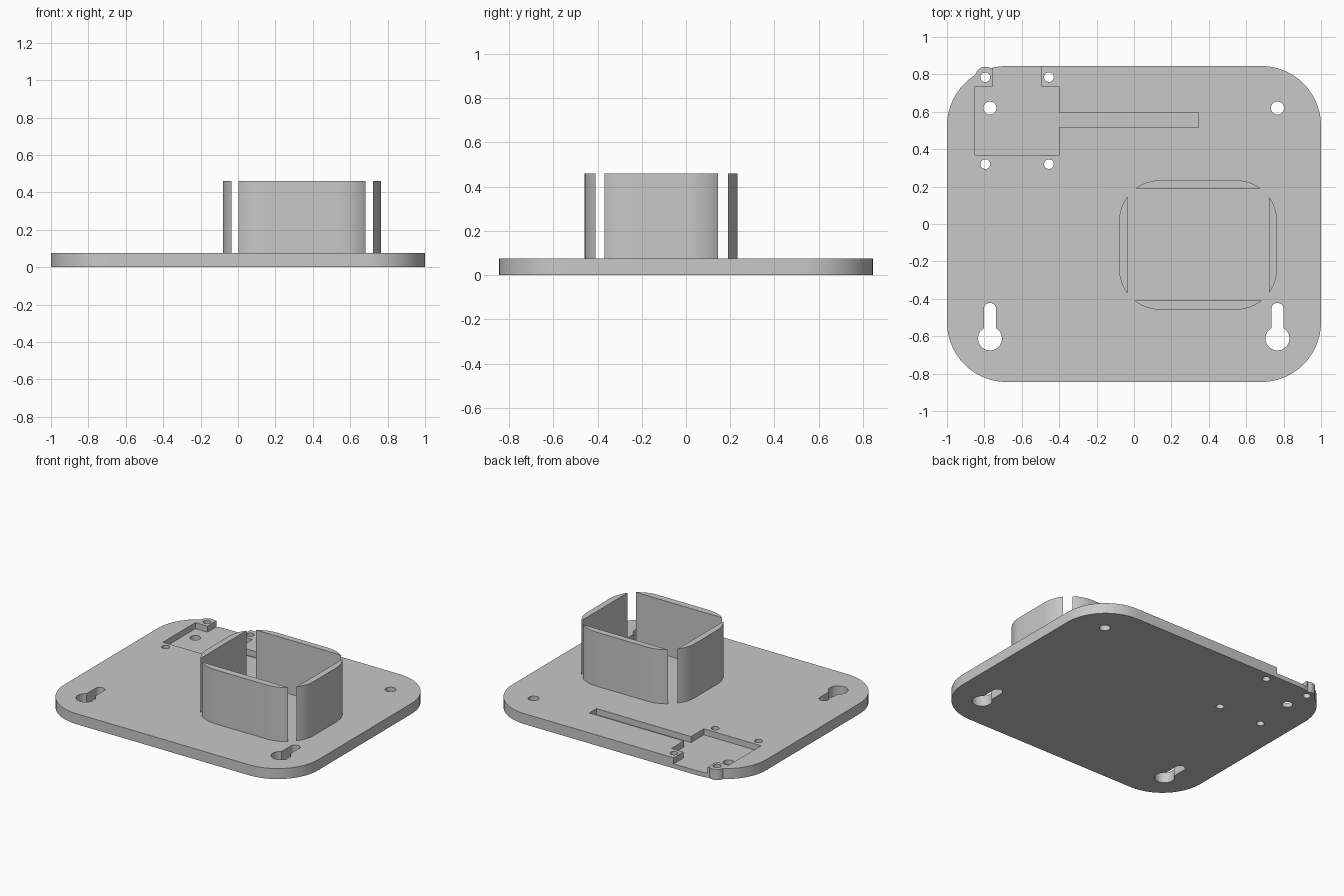
import bpy
import bmesh
from math import sin, cos, pi, asin

cube = bpy.data.objects.get("Cube")
if cube:
    bpy.data.objects.remove(cube, do_unlink=True)

THICK = 0.075
TOP = 0.46

grey = bpy.data.materials.new("plain grey")
grey.use_nodes = True
colour = (0.58, 0.58, 0.58, 1)
grey.diffuse_color = colour
grey.node_tree.nodes["Principled BSDF"].inputs["Base Color"].default_value = colour


def arc(cx, cy, r, start, end, steps):
    return [(cx + r * cos(start + (end - start) * i / steps),
             cy + r * sin(start + (end - start) * i / steps)) for i in range(steps + 1)]


def circle(cx, cy, r):
    return arc(cx, cy, r, 0, 2 * pi, 32)[:-1]


def rounded_rect(x0, x1, y0, y1, r):
    corners = [(x1 - r, y1 - r), (x0 + r, y1 - r), (x0 + r, y0 + r), (x1 - r, y0 + r)]
    return [p for i, (x, y) in enumerate(corners)
            for p in arc(x, y, r, i * pi / 2, (i + 1) * pi / 2, 14)]


def keyhole(cx, cy, r, slot_r, slot_y):
    a = asin(slot_r / r)
    return (arc(cx, cy, r, pi / 2 + a, 5 * pi / 2 - a, 32)
            + arc(cx, slot_y, slot_r, 0, pi, 14))


def extrude(name, points, z0, z1):
    bm = bmesh.new()
    face = bm.faces.new([bm.verts.new((x, y, z0)) for x, y in points])
    ext = bmesh.ops.extrude_face_region(bm, geom=[face], use_keep_orig=True)
    verts = [g for g in ext["geom"] if isinstance(g, bmesh.types.BMVert)]
    bmesh.ops.translate(bm, verts=verts, vec=(0, 0, z1 - z0))
    bmesh.ops.recalc_face_normals(bm, faces=bm.faces)
    mesh = bpy.data.meshes.new(name)
    bm.to_mesh(mesh)
    bm.free()
    mesh.materials.append(grey)
    obj = bpy.data.objects.new(name, mesh)
    bpy.context.collection.objects.link(obj)
    return obj


def select(obj):
    bpy.ops.object.select_all(action="DESELECT")
    obj.select_set(True)
    bpy.context.view_layer.objects.active = obj


def combine(obj, tool, operation):
    mod = obj.modifiers.new("boolean", "BOOLEAN")
    mod.operation = operation
    mod.solver = "EXACT"
    mod.object = tool
    select(obj)
    bpy.ops.object.modifier_apply(modifier=mod.name)
    bpy.data.objects.remove(tool, do_unlink=True)


# Base plate with a small screw boss bulging from one corner
plate = extrude("base_plate", rounded_rect(-1, 1, -0.845, 0.845, 0.32), 0, THICK)
combine(plate, extrude("screw_boss", circle(-0.795, 0.785, 0.055), 0, THICK), "UNION")

# Shallow board pocket with cable channel and opening in the back edge
pocket = [(-0.85, 0.37), (-0.40, 0.37), (-0.40, 0.515), (0.345, 0.515),
          (0.345, 0.595), (-0.40, 0.595), (-0.40, 0.735), (-0.495, 0.735),
          (-0.495, 0.95), (-0.755, 0.95), (-0.755, 0.735), (-0.85, 0.735)]
combine(plate, extrude("pocket_cutter", pocket, 0.032, 0.2), "DIFFERENCE")

# Mounting holes, board screw holes and hanging keyholes
holes = [circle(x, 0.62, 0.035) for x in (-0.77, 0.767)]
holes += [circle(x, y, 0.026) for x in (-0.795, -0.455) for y in (0.32, 0.785)]
holes += [keyhole(x, -0.612, 0.064, 0.033, -0.455) for x in (-0.77, 0.767)]
for outline in holes:
    combine(plate, extrude("hole_cutter", outline, -0.1, 0.2), "DIFFERENCE")

# Four upright holder walls left where a square well breaks through rounded corners
walls = extrude("holder_walls", rounded_rect(-0.08, 0.765, -0.458, 0.234, 0.22), THICK, TOP)
well = [(-0.036, -0.41), (0.721, -0.41), (0.721, 0.19), (-0.036, 0.19)]
combine(walls, extrude("well_cutter", well, -0.1, 0.6), "DIFFERENCE")

for obj in (plate, walls):
    select(obj)
    bpy.ops.object.shade_smooth_by_angle(angle=pi / 6)
